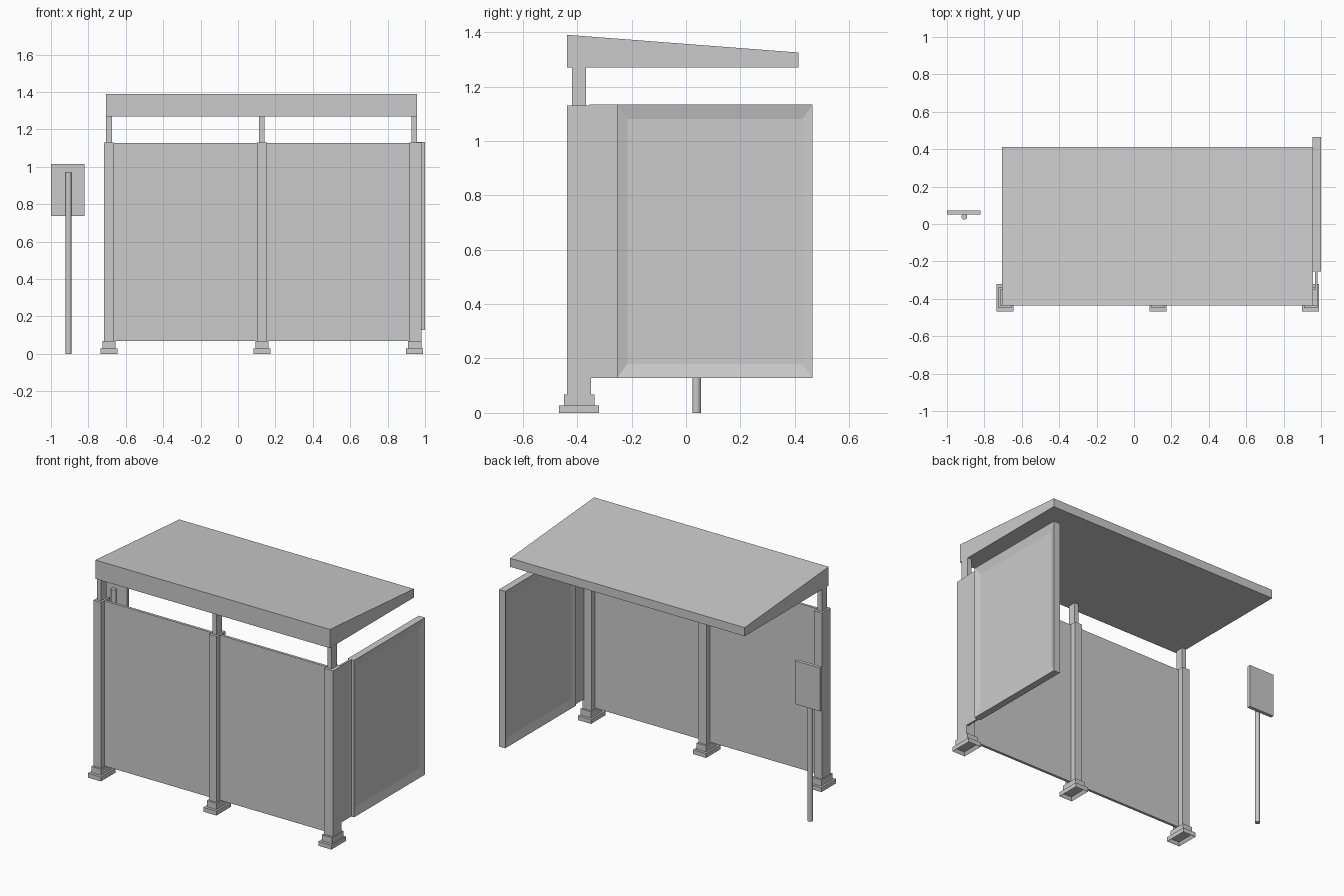
import bpy, bmesh
from mathutils import Vector

if "Cube" in bpy.data.objects:
    bpy.data.objects.remove(bpy.data.objects["Cube"])


def make_object(name, bm):
    bmesh.ops.recalc_face_normals(bm, faces=bm.faces)
    mesh = bpy.data.meshes.new(name)
    bm.to_mesh(mesh)
    bm.free()
    obj = bpy.data.objects.new(name, mesh)
    bpy.context.collection.objects.link(obj)
    return obj


def add_box(bm, x, y, z):
    """Add a box from (min, max) ranges and return its vertices."""
    verts = bmesh.ops.create_cube(bm, size=1)["verts"]
    for v in verts:
        v.co = Vector([r[0] if c < 0 else r[1] for c, r in zip(v.co, (x, y, z))])
    return verts


def box(name, x, y, z):
    bm = bmesh.new()
    add_box(bm, x, y, z)
    return make_object(name, bm)


def recess(bm, axis, thickness, depth):
    """Inset the face pointing along axis and push it inwards."""
    bm.normal_update()
    face = max(bm.faces, key=lambda f: (f.normal.dot(axis) > 0.9) * f.calc_area())
    bmesh.ops.inset_region(bm, faces=[face], thickness=thickness, use_even_offset=True)
    bmesh.ops.translate(bm, verts=face.verts, vec=-axis * depth)


# Sloping wedge roof, profile swept along x
bm = bmesh.new()
profile = [(-0.437, 1.27), (0.413, 1.27), (0.413, 1.325), (-0.437, 1.39)]
face = bm.faces.new([bm.verts.new((-0.705, y, z)) for y, z in profile])
ext = bmesh.ops.extrude_face_region(bm, geom=[face])
bmesh.ops.translate(bm, vec=(1.662, 0, 0),
                    verts=[g for g in ext["geom"] if isinstance(g, bmesh.types.BMVert)])
make_object("roof", bm)

# Three posts, each with a slim roof support and a stepped hollow foot
post_x = {"left": -0.69, "middle": 0.128, "right": 0.943}
for side, x in post_x.items():
    outer = 0.037 if side == "right" else 0.027
    box(side + "_post", (x - 0.027, x + outer), (-0.437, -0.35), (0.05, 1.13))
    box(side + "_roof_support", (x - 0.015, x + 0.015), (-0.42, -0.367), (1.12, 1.275))
    box(side + "_foot_collar", (x - 0.034, x + (0.039 if side == "right" else 0.034)),
        (-0.449, -0.337), (0.022, 0.068))
    bm = bmesh.new()
    add_box(bm, (x - 0.046, x + 0.046), (-0.467, -0.32), (0, 0.028))
    recess(bm, Vector((0, 0, -1)), 0.012, 0.02)
    make_object(side + "_foot_plate", bm)

# Rear wall panels between the posts
for side, a, b in (("left", "left", "middle"), ("right", "middle", "right")):
    box(side + "_wall_panel", (post_x[a] + 0.02, post_x[b] - 0.02),
        (-0.405, -0.388), (0.07, 1.127))

# Side display case, recessed on both faces, and its joining plate
bm = bmesh.new()
add_box(bm, (0.955, 1.0), (-0.253, 0.465), (0.128, 1.133))
for sx in (-1, 1):
    recess(bm, Vector((sx, 0, 0)), 0.013, 0.004)
    # second inset narrows the glazed area to the frame width
make_object("side_case_edge", bm).hide_render = False
bpy.data.objects.remove(bpy.data.objects["side_case_edge"])
bm = bmesh.new()
add_box(bm, (0.955, 1.0), (-0.253, 0.465), (0.128, 1.133))
for sx in (-1, 1):
    bm.normal_update()
    recess(bm, Vector((sx, 0, 0)), 0.037, 0.012)
for v in bm.verts:
    if 0.15 < v.co.z < 1.11:
        v.co.z += 0.015 if v.co.z < 0.6 else -0.016
make_object("side_display_panel", bm)
box("side_panel_joint", (0.967, 0.980), (-0.355, -0.245), (0.128, 1.133))

# Free-standing stop sign board on a round pole
box("sign_board", (-1.0, -0.822), (0.05, 0.072), (0.737, 1.015))
bm = bmesh.new()
bmesh.ops.create_cone(bm, cap_ends=True, segments=12, radius1=0.0155, radius2=0.0155, depth=0.97)
bmesh.ops.translate(bm, verts=bm.verts, vec=(-0.907, 0.039, 0.485))
make_object("sign_pole", bm)
